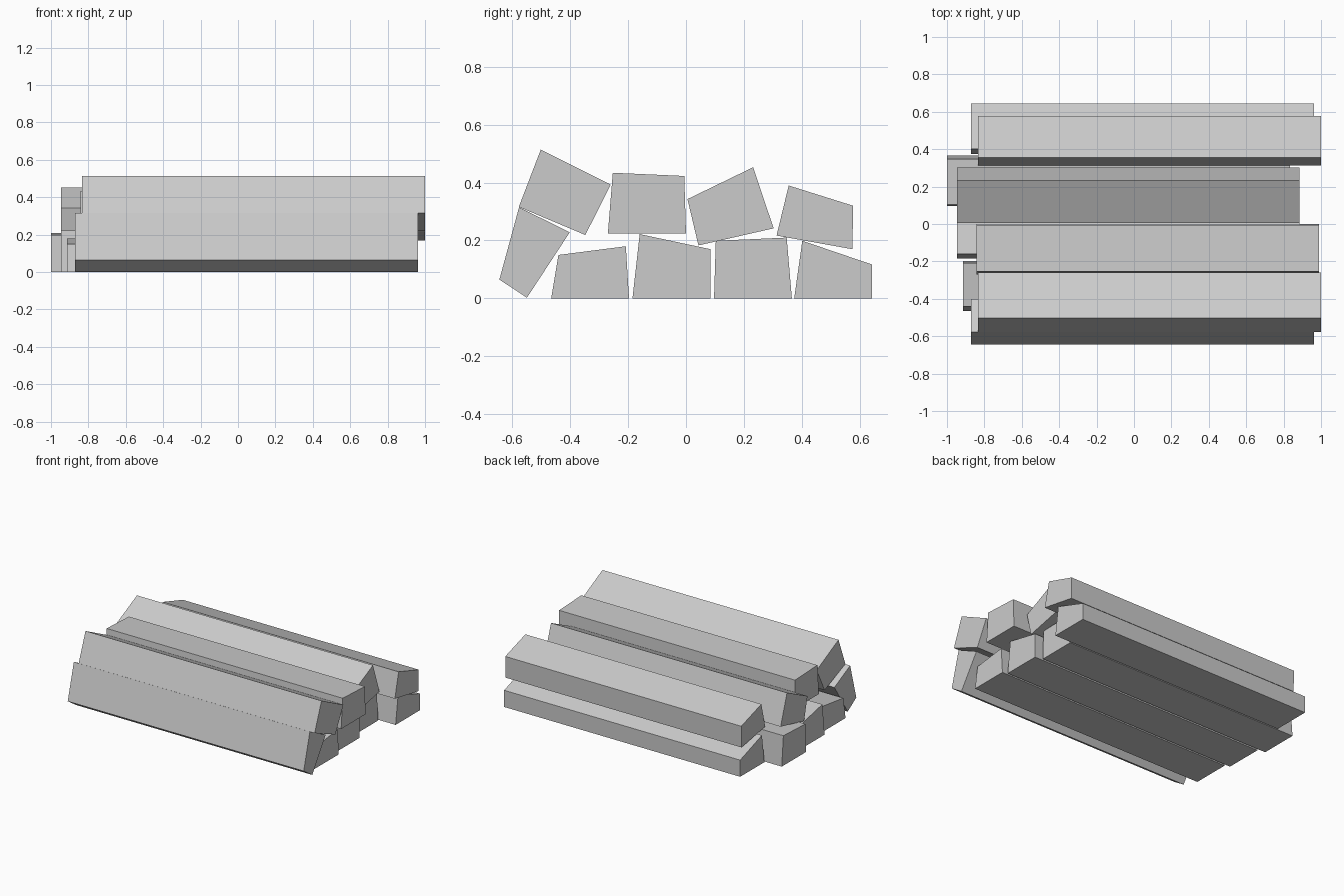
import bpy, bmesh

if "Cube" in bpy.data.objects:
    bpy.data.objects.remove(bpy.data.objects["Cube"])

LENGTH = 1.833

# Each beam: name, start x, (y, z) end profile counter-clockwise
BEAMS = [
    ("leaning_beam", -0.871, [(-.645, .065), (-.55, .002), (-.402, .228), (-.577, .315)]),
    ("lower_beam_1", -0.913, [(-.466, 0), (-.197, 0), (-.208, .18), (-.441, .15)]),
    ("lower_beam_2", -0.947, [(-.185, 0), (.084, 0), (.084, .17), (-.16, .222)]),
    ("lower_beam_3", -1.0, [(.097, 0), (.366, 0), (.348, .21), (.103, .199)]),
    ("lower_beam_4", -0.871, [(.374, 0), (.643, 0), (.643, .117), (.402, .199)]),
    ("upper_beam_1", -0.833, [(-.578, .316), (-.348, .219), (-.26, .393), (-.502, .514)]),
    ("upper_beam_2", -0.843, [(-.27, .225), (0, .225), (-.006, .423), (-.253, .434)]),
    ("upper_beam_3", -0.947, [(.043, .183), (.303, .242), (.232, .453), (.005, .343)]),
    ("upper_beam_4", -0.834, [(.313, .217), (.575, .17), (.578, .32), (.355, .39)]),
]


def beam(name, x, profile):
    """Extrude an end profile along x into a closed beam."""
    bm = bmesh.new()
    face = bm.faces.new([bm.verts.new((x, y, z)) for y, z in profile])
    ext = bmesh.ops.extrude_face_region(bm, geom=[face], use_keep_orig=True)
    moved = [g for g in ext["geom"] if isinstance(g, bmesh.types.BMVert)]
    bmesh.ops.translate(bm, verts=moved, vec=(LENGTH, 0, 0))
    bmesh.ops.recalc_face_normals(bm, faces=bm.faces[:])
    mesh = bpy.data.meshes.new(name)
    bm.to_mesh(mesh)
    bm.free()
    bpy.context.collection.objects.link(bpy.data.objects.new(name, mesh))


for item in BEAMS:
    beam(*item)
